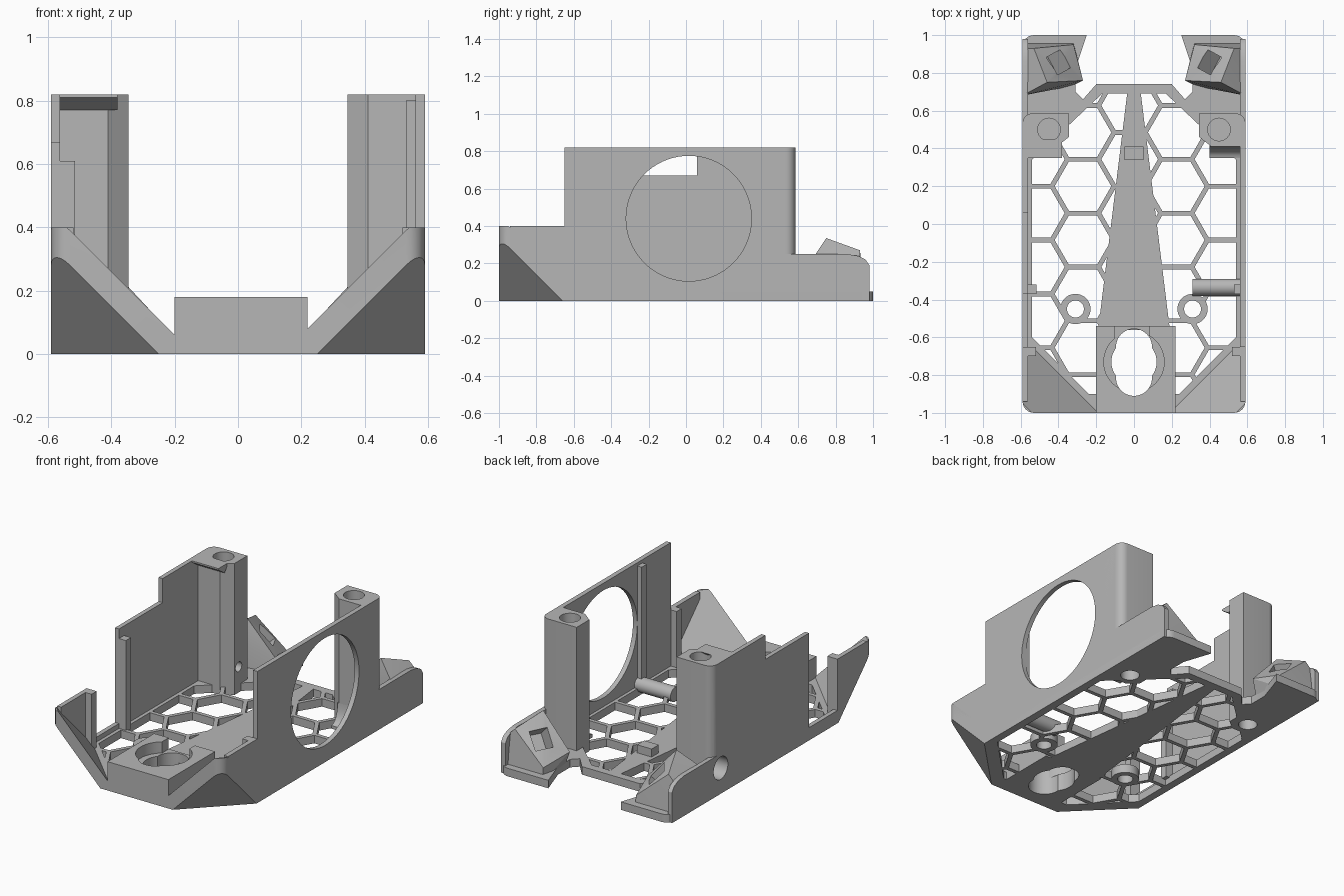
import bpy, bmesh, math
from mathutils import Vector

cube = bpy.data.objects.get("Cube")
if cube:
    bpy.data.objects.remove(cube)

grey = bpy.data.materials.new("plain_grey")
grey.use_nodes = True
grey.diffuse_color = (0.47, 0.47, 0.47, 1)
grey.node_tree.nodes["Principled BSDF"].inputs["Base Color"].default_value = (0.47, 0.47, 0.47, 1)
parts = []


def finish(name, bm, keep=True):
    bmesh.ops.recalc_face_normals(bm, faces=bm.faces)
    mesh = bpy.data.meshes.new(name)
    bm.to_mesh(mesh)
    bm.free()
    ob = bpy.data.objects.new(name, mesh)
    bpy.context.scene.collection.objects.link(ob)
    mesh.materials.append(grey)
    if keep:
        parts.append(ob)
    else:
        ob.hide_render = True
    return ob


def add_prism(bm, pts, lo, hi, axis="z"):
    place = {"z": lambda u, v, w: (u, v, w), "x": lambda u, v, w: (w, u, v)}[axis]
    a = [bm.verts.new(place(u, v, lo)) for u, v in pts]
    b = [bm.verts.new(place(u, v, hi)) for u, v in pts]
    bm.faces.new(a)
    bm.faces.new(b)
    for i in range(len(pts)):
        j = (i + 1) % len(pts)
        bm.faces.new((a[i], a[j], b[j], b[i]))


def trim(bm, planes):
    # keep the side where normal . p <= d, and cap the cut
    for n, d in planes:
        n = Vector(n)
        geom = bm.verts[:] + bm.edges[:] + bm.faces[:]
        bmesh.ops.bisect_plane(bm, geom=geom, plane_co=n * d / n.length_squared,
                               plane_no=n, clear_outer=True)
        bmesh.ops.holes_fill(bm, edges=[e for e in bm.edges if e.is_boundary], sides=0)


def prism(name, pts, lo, hi, axis="z", planes=(), corner=None, radius=0.05, keep=True):
    bm = bmesh.new()
    add_prism(bm, pts, lo, hi, axis)
    bmesh.ops.recalc_face_normals(bm, faces=bm.faces)
    if corner:
        edges = [e for e in bm.edges if abs(e.verts[0].co.z - e.verts[1].co.z) > 0.01
                 and corner(e.verts[0].co)]
        bmesh.ops.bevel(bm, geom=edges, offset=radius, segments=6, profile=0.5, affect="EDGES")
    trim(bm, planes)
    return finish(name, bm, keep)


def rect(x0, x1, y0, y1):
    return [(x0, y0), (x1, y0), (x1, y1), (x0, y1)]


def box(name, x0, x1, y0, y1, z0, z1, keep=True):
    return prism(name, rect(x0, x1, y0, y1), z0, z1, keep=keep)


def circle(u, v, r, n=48):
    return [(u + r * math.cos(math.tau * i / n), v + r * math.sin(math.tau * i / n)) for i in range(n)]


def flip(pts, s):
    return [(s * p[0],) + tuple(p[1:]) for p in pts]


def cut(cutter, *targets):
    for ob in targets:
        mod = ob.modifiers.new("cut", "BOOLEAN")
        mod.operation, mod.solver, mod.object = "DIFFERENCE", "EXACT", cutter
        with bpy.context.temp_override(object=ob, active_object=ob):
            bpy.ops.object.modifier_apply(modifier=mod.name)
    bpy.data.objects.remove(cutter)


def outer(s):
    return ((s, -1, -1), 1.25)


T = 0.05

# Floor with rear notch and bevelled front corners
half = [(0.59, -1), (0.59, 1), (0.25, 1), (0.31, 0.82), (0.31, 0.7), (0.27, 0.66), (0.2, 0.74)]
floor = prism("floor", half + flip(half, -1)[::-1], 0, T, planes=[outer(1), outer(-1)],
              corner=lambda p: abs(p.x) > 0.58, radius=0.06)

# Honeycomb openings clipped to the floor border
bm = bmesh.new()
pitch = 0.285
for c in range(-2, 5):
    x = -0.27 + 0.247 * c
    for r in range(-5, 4):
        y = 0.2 + pitch * r + (pitch / 2 if c % 2 else 0)
        add_prism(bm, circle(x, y, 0.15, 6), -0.1, 0.2)
trim(bm, [((0, 1, 0), 0.69), ((0, -1, 0), 0.9)])
for s in (1, -1):
    trim(bm, [((s, 0, 0), 0.54), ((s, -1, 0), 1.14), ((s, 1.06, 0), 0.9)])
cut(finish("honeycomb_cutter", bm, False), floor)

# Solid spine tapering to the back
prism("floor_spine", [(-0.19, -0.56), (0.19, -0.56), (0.035, 0.7), (-0.035, 0.7)], 0, T)
box("spine_nub", -0.05, 0.05, 0.34, 0.41, 0, 0.1)

# Screw rings in the floor
for s, n in ((1, "left"), (-1, "right")):
    ring = prism(n + "_floor_ring", circle(s * 0.31, -0.45, 0.08), 0, T + 0.005)
    cut(prism("ring_cutter", circle(s * 0.31, -0.45, 0.045), -1, 1, keep=False), floor, ring)

# Front block with round pocket, rear slot and lobed through hole
block = box("front_block", -0.2, 0.22, -1, -0.54, 0, 0.18)
cut(prism("pocket_cutter", circle(0, -0.73, 0.16), 0.11, 1, keep=False), block)
cut(box("slot_cutter", -0.1, 0.08, -0.73, -0.5, 0.11, 1, False), block)
for y, r in ((-0.73, 0.12), (-0.815, 0.095), (-0.65, 0.095)):
    cut(prism("bore_cutter", circle(0, y, r), -1, 1, keep=False), block, floor)

# Side walls: stepped outlines
tail = [(0.58, 0.25), (0.86, 0.25), (0.92, 0.24), (0.96, 0.22), (0.98, 0.19), (0.98, 0)]
left_outline = [(-0.94, 0), (-0.94, 0.4), (-0.65, 0.4), (-0.65, 0.82), (0.53, 0.82), (0.53, 0.25)] + tail
right_outline = [(-0.94, 0), (-0.94, 0.4), (-0.65, 0.4), (-0.65, 0.08), (-0.37, 0.08), (-0.37, 0.67),
                 (0.06, 0.67), (0.06, 0.82), (0.53, 0.82), (0.53, 0.25)] + tail
left_wall = prism("left_wall", left_outline, 0.56, 0.59, "x", [outer(1)])
right_wall = prism("right_wall", right_outline, -0.59, -0.562, "x", [outer(-1)])
cut(prism("fan_cutter", circle(0.015, 0.44, 0.335, 72), 0.4, 0.8, "x", keep=False), left_wall)

# Rails on the walls and the lying rod
box("left_rail", 0.53, 0.565, -0.37, -0.32, 0.04, 0.8)
box("right_rail", -0.565, -0.515, -0.37, -0.32, 0.04, 0.61)
prism("left_rod", circle(-0.335, 0.06, 0.045), 0.31, 0.57, "x")

# Parts found on both sides
for s, n in ((1, "left"), (-1, "right")):
    # Sloped front corner plate with its small upright
    prism(n + "_front_corner", flip(rect(0.19, 0.59, -1, -0.66), s), 0, 0.4,
          planes=[outer(s), ((-s, 1, 1), -1.14)],
          corner=lambda p: abs(p.x) > 0.58 and p.y < -0.9, radius=0.06)
    box(n + "_front_upright", s * 0.52, s * 0.57, -0.7, -0.65, 0.04, 0.4)

    # Rear screw post
    plan = [(0.59, 0.41), (0.41, 0.41), (0.345, 0.46), (0.345, 0.585), (0.59, 0.585)]
    post = prism(n + "_post", flip(plan, s), 0, 0.82,
                 corner=lambda p: abs(p.x) > 0.58 and p.y > 0.5)
    cut(prism("screw_cutter", circle(s * 0.45, 0.5, 0.06), 0.66, 1, keep=False), post)
    cut(prism("foot_cutter", circle(s * 0.45, 0.5, 0.055), -1, 0.1, keep=False), post, floor)
    if s < 0:
        cut(prism("socket_cutter", circle(0.5, 0.16, 0.07), -0.7, -0.5, "x", keep=False), post, right_wall)
        cut(prism("pin_cutter", circle(0.5, 0.16, 0.03), -0.7, 0, "x", keep=False), post)

    # Rear clip: a leaning block with a square socket
    face = [(0.27, 0.76, 0.13), (0.46, 0.75, 0.335), (0.53, 0.93, 0.27), (0.32, 0.95, 0.09)]
    body = [(0.59, 0.68, 0.23), (0.59, 0.93, 0.21), (0.59, 0.68, 0), (0.59, 0.96, 0),
            (0.32, 0.96, 0), (0.33, 0.73, 0)]
    bm = bmesh.new()
    for p in flip(face + body, s):
        bm.verts.new(p)
    bmesh.ops.convex_hull(bm, input=bm.verts[:])
    clip = finish(n + "_rear_clip", bm)
    socket = box("socket_cutter", -0.055, 0.055, -0.06, 0.06, -0.1, 0.12, False)
    socket.rotation_mode = "QUATERNION"
    socket.rotation_quaternion = Vector((-s, 0.55, 1)).to_track_quat("Z", "Y")
    socket.location = (s * 0.4, 0.855, 0.21)
    bpy.context.view_layer.update()
    cut(socket, clip)

# Lip on top of one post, curved foot on the other
prism("right_post_lip", [(0.35, 0.82), (0.35, 0.81), (0.41, 0.77), (0.45, 0.82)], -0.575, -0.38, "x")
foot = [(0.35 + 0.06 * math.sin(a * math.pi / 12), 0.05 + 0.12 * (1 - math.cos(a * math.pi / 12)))
        for a in range(7)]
prism("left_post_foot", [(0.42, 0.03), (0.35, 0.03)] + foot + [(0.42, 0.17)], 0.4, 0.57, "x")

# Smooth the round surfaces, keep edges sharp
bpy.ops.object.select_all(action="DESELECT")
for ob in parts:
    ob.select_set(True)
bpy.context.view_layer.objects.active = parts[0]
bpy.ops.object.shade_smooth_by_angle(angle=math.radians(30))
